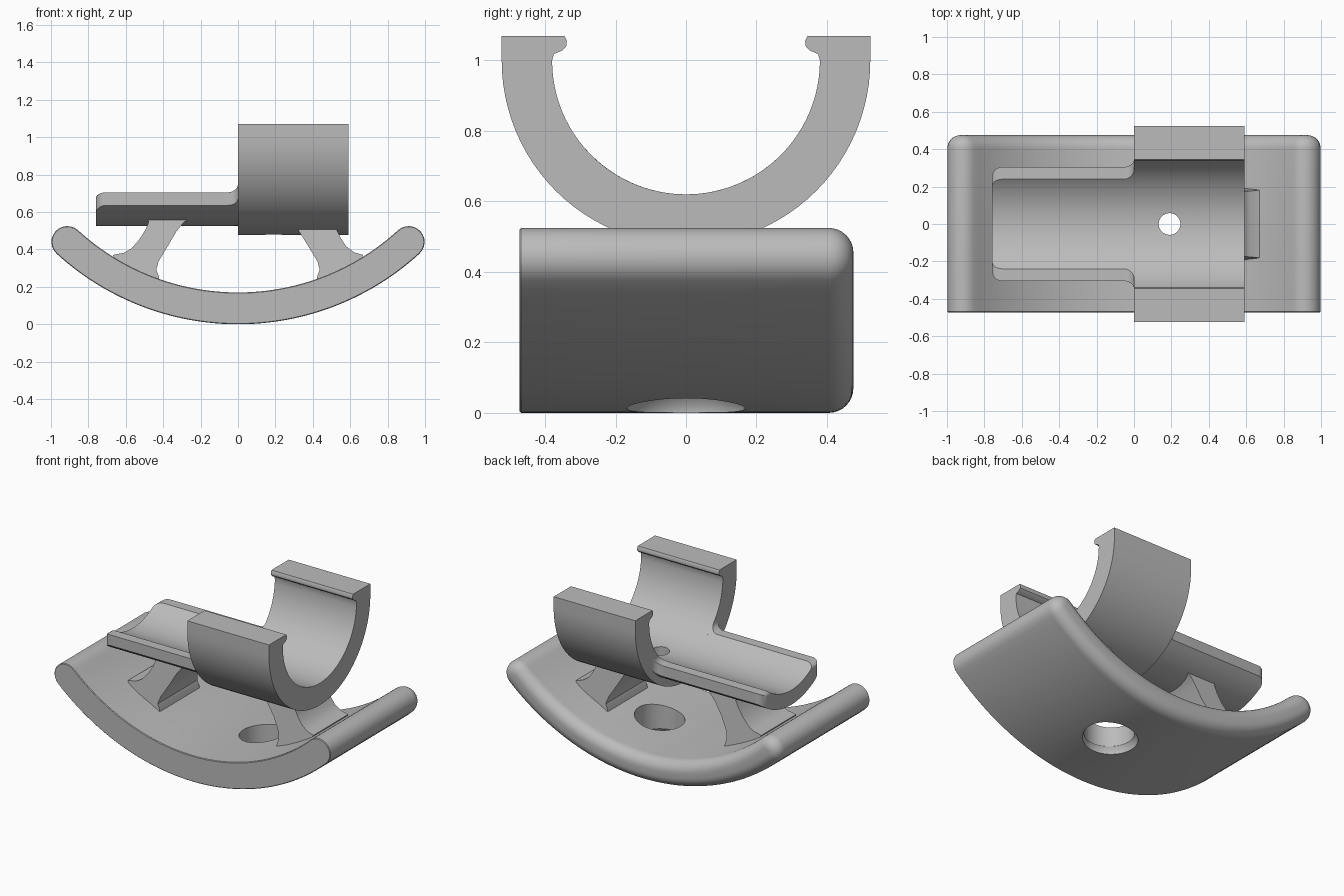
import bpy, bmesh, math

if "Cube" in bpy.data.objects:
    bpy.data.objects.remove(bpy.data.objects["Cube"])

mat = bpy.data.materials.new("light grey")
mat.diffuse_color = (0.5, 0.5, 0.5, 1)
mat.use_nodes = True
mat.node_tree.nodes["Principled BSDF"].inputs["Base Color"].default_value = mat.diffuse_color


def loft(name, sections):
    """Closed solid through equal-length loops of points."""
    bm = bmesh.new()
    rows = [[bm.verts.new(p) for p in s] for s in sections]
    n = len(rows[0])
    for a, b in zip(rows, rows[1:]):
        for i in range(n):
            j = (i + 1) % n
            bm.faces.new((a[i], a[j], b[j], b[i]))
    bm.faces.new(rows[0])
    bm.faces.new(rows[-1])
    bmesh.ops.recalc_face_normals(bm, faces=bm.faces)
    me = bpy.data.meshes.new(name)
    bm.to_mesh(me)
    bm.free()
    ob = bpy.data.objects.new(name, me)
    bpy.context.collection.objects.link(ob)
    me.materials.append(mat)
    return ob


def arc(cx, cz, r, a0, a1, n):
    """Arc points; angle 0 points down, positive towards +first axis."""
    out = []
    for i in range(n + 1):
        a = a0 + (a1 - a0) * i / n
        out.append((cx + r * math.sin(a), cz - r * math.cos(a)))
    return out


def activate(ob):
    bpy.ops.object.select_all(action='DESELECT')
    ob.select_set(True)
    bpy.context.view_layer.objects.active = ob


def drill(ob, levels):
    """Cut a round vertical hole; levels are (z, radius)."""
    secs = [[(0.19 + r * math.cos(t * math.pi / 20), r * math.sin(t * math.pi / 20), z)
             for t in range(40)] for z, r in levels]
    cutter = loft("hole_cutter", secs)
    cutter.hide_render = True
    m = ob.modifiers.new("hole", 'BOOLEAN')
    m.operation = 'DIFFERENCE'
    m.solver = 'EXACT'
    m.object = cutter
    activate(ob)
    bpy.ops.object.modifier_apply(modifier=m.name)
    bpy.data.objects.remove(cutter)


def smooth(ob, deg=35):
    activate(ob)
    bpy.ops.object.shade_smooth_by_angle(angle=math.radians(deg))


# Rocker base: curved capsule profile, rounded over along the back edge
RM, CZ, HALF, T = 1.351, 1.436, 0.085, math.radians(42.5)


def rocker_section(y, inset):
    r = HALF - inset
    pts = arc(0, CZ, RM + r, -T, T, 48)
    for s in (1, -1):
        cx, cz = s * RM * math.sin(T), CZ - RM * math.cos(T)
        if s == 1:
            pts += arc(cx, cz, r, T, T + math.pi, 12)[1:-1]
            pts += arc(0, CZ, RM - r, T, -T, 48)
        else:
            pts += arc(cx, cz, r, math.pi - T, 2 * math.pi - T, 12)[1:-1]
    return [(x, y, z) for x, z in pts]


B = 0.07
rows = [(-0.472, 0.004), (-0.468, 0)]
for i in range(9):
    a = i / 8 * math.pi / 2
    rows.append((0.475 - B + B * math.sin(a), B * (1 - math.cos(a))))
base = loft("rocker_base", [rocker_section(*r) for r in rows])
drill(base, [(-0.05, 0.172), (0.02, 0.168), (0.045, 0.15), (0.3, 0.15)])
smooth(base)

# Half-ring cradle with inward lips
q = math.pi / 2
lip = [(0.345, 1.07), (0.338, 1.055), (0.34, 1.04), (0.352, 1.028), (0.375, 1.018)]
prof = [(-0.523, 1.07)] + arc(0, 1.0, 0.523, -q, q, 48) + [(0.523, 1.07)]
prof += lip + arc(0, 1.0, 0.38, q, -q, 48) + [(-y, z) for y, z in reversed(lip)]
cradle = loft("half_ring_cradle", [[(x, y, z) for y, z in prof] for x in (0, 0.59)])
drill(cradle, [(0.4, 0.058), (0.8, 0.058)])
smooth(cradle)


# Trough tongue: shallow channel, rounded at its tip, flared into the cradle
def tongue_section(x, w, top):
    a = math.asin(w / 0.475)
    b = math.acos((1 - top) / 0.38)
    yb = 0.38 * math.sin(b)
    pts = [(-w, top)] + arc(0, 1.0, 0.475, -a, a, 24) + [(w, top), (yb, top)]
    pts += arc(0, 1.0, 0.38, b, -b, 24)[1:]
    return [(x, y, z) for y, z in pts]


secs = []
for i in range(7):  # rounded tip
    a = i / 6 * q
    secs.append((-0.76 + 0.055 * (1 - math.cos(a)), 0.25 + 0.055 * math.sin(a),
                 0.675 + 0.03 * math.sin(a)))
for i in range(7):  # flare
    a = i / 6 * q
    secs.append((-0.055 + 0.055 * math.sin(a), 0.305 + 0.04 * (1 - math.cos(a)),
                 0.705 + 0.045 * (1 - math.cos(a))))
secs.append((0.02, 0.345, 0.75))
smooth(loft("trough_tongue", [tongue_section(*s) for s in secs]))

# Struts: slanted legs with curved feet, spread a little at the bottom
left = [(-0.49, 0.59), (-0.478, 0.545), (-0.495, 0.505), (-0.53, 0.45), (-0.57, 0.405),
        (-0.61, 0.382), (-0.67, 0.37), (-0.60, 0.25), (-0.41, 0.19), (-0.425, 0.26),
        (-0.437, 0.29), (-0.425, 0.335), (-0.38, 0.41), (-0.33, 0.495), (-0.29, 0.545),
        (-0.25, 0.57)]
right = [(0.53, 0.56), (0.53, 0.50), (0.55, 0.46), (0.58, 0.415), (0.62, 0.385),
         (0.67, 0.37), (0.60, 0.25), (0.41, 0.19), (0.425, 0.26), (0.437, 0.29),
         (0.425, 0.335), (0.38, 0.41), (0.33, 0.49), (0.30, 0.54)]


def half_width(z):
    return 0.17 + 0.035 * max(0, min(1, (0.45 - z) / 0.15)) ** 2


for name, p in (("left_strut", left), ("right_strut", right)):
    smooth(loft(name, [[(x, s * half_width(z), z) for x, z in p] for s in (-1, 1)]))
